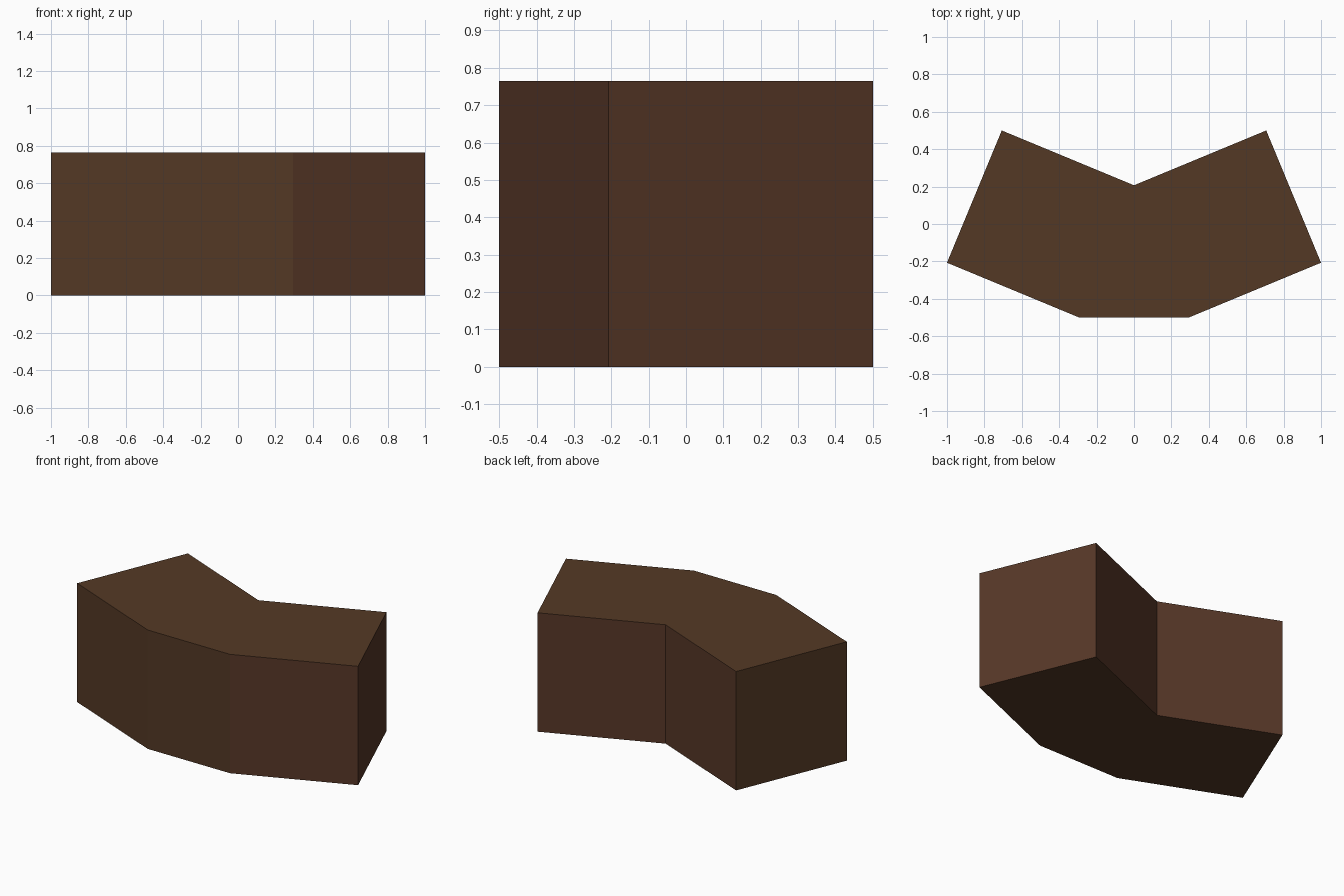
import bpy, bmesh
from mathutils import Vector

if "Cube" in bpy.data.objects:
    bpy.data.objects.remove(bpy.data.objects["Cube"])

HEIGHT = 0.765


def material(name, rgb):
    m = bpy.data.materials.new(name)
    m.diffuse_color = (*rgb, 1)
    m.use_nodes = True
    m.node_tree.nodes["Principled BSDF"].inputs["Base Color"].default_value = m.diffuse_color
    return m


# Right half of the bent outline, mirrored to give the whole footprint
half = [(0.293, -0.5), (1.0, -0.207), (0.707, 0.5)]
outline = half + [(0.0, 0.207)] + [(-x, y) for x, y in reversed(half)]

# Corner block: footprint extruded straight up
bm = bmesh.new()
base = bm.faces.new([bm.verts.new((x, y, 0)) for x, y in outline])
top = bmesh.ops.extrude_face_region(bm, geom=[base], use_keep_orig=True)["geom"]
bmesh.ops.translate(bm, vec=Vector((0, 0, HEIGHT)),
                    verts=[g for g in top if isinstance(g, bmesh.types.BMVert)])
bmesh.ops.recalc_face_normals(bm, faces=bm.faces)

# Right-facing and inner walls are a slightly redder brown
for f in bm.faces:
    n = f.normal
    f.material_index = int(abs(n.z) < 0.5 and (n.x > 0.2 or n.y > 0.6))

mesh = bpy.data.meshes.new("corner_block")
bm.to_mesh(mesh)
bm.free()
mesh.materials.append(material("dark brown", (0.0887, 0.0409, 0.0185)))
mesh.materials.append(material("reddish brown", (0.0931, 0.0382, 0.0203)))
bpy.context.collection.objects.link(bpy.data.objects.new("corner_block", mesh))
